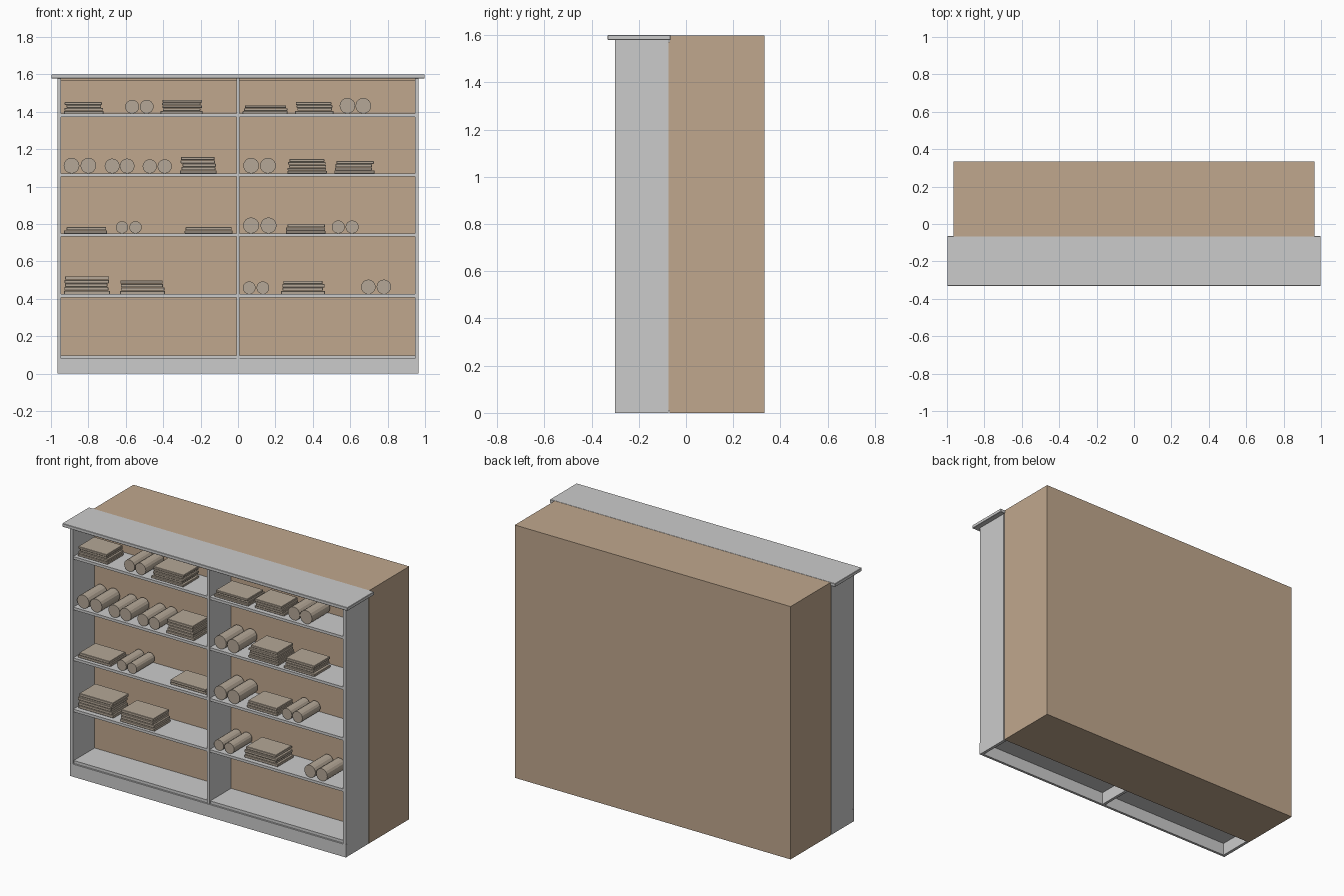
import bpy, random
from math import pi

if "Cube" in bpy.data.objects:
    bpy.data.objects.remove(bpy.data.objects["Cube"])

random.seed(4)


def material(name, rgb):
    m = bpy.data.materials.new(name)
    m.diffuse_color = (*rgb, 1)
    m.use_nodes = True
    m.node_tree.nodes["Principled BSDF"].inputs["Base Color"].default_value = m.diffuse_color
    return m


WALL = material("wall_brown", (0.53, 0.39, 0.27))
CLOTH = material("cloth_brown", (0.46, 0.39, 0.31))


def box(name, x0, x1, y0, y1, z0, z1, mat=None, bevel=0):
    bpy.ops.mesh.primitive_cube_add(size=1, location=((x0 + x1) / 2, (y0 + y1) / 2, (z0 + z1) / 2))
    o = bpy.context.object
    o.name = name
    o.scale = (x1 - x0, y1 - y0, z1 - z0)
    bpy.ops.object.transform_apply(location=False, rotation=False, scale=True)
    if mat:
        o.data.materials.append(mat)
    if bevel:
        b = o.modifiers.new("bevel", "BEVEL")
        b.width, b.segments = bevel, 1
    return o


# folded items: slabs stacked with a little sideways offset
def stack(x0, x1, z0, z1, layers):
    h = (z1 - z0) / layers
    for i in range(layers):
        a, b = random.uniform(0, 0.014), random.uniform(0, 0.014)
        if i == 0:
            a = b = 0
        dy = random.uniform(-0.006, 0.006)
        box("folded_cloth", x0 + a, x1 - b, -0.272 + dy, -0.112 + dy,
            z0 + i * h, z0 + (i + 0.92) * h, CLOTH, 0.002)


# a pair of rolls lying front to back
def rolls(xa, xb, z0, r):
    for x in (xa, xb):
        bpy.ops.mesh.primitive_cylinder_add(vertices=16, radius=r, depth=0.18,
                                            location=(x, -0.187, z0 + r), rotation=(pi / 2, 0, 0))
        o = bpy.context.object
        o.name = "cloth_roll"
        o.data.materials.append(CLOTH)


# wall block and thin back panel
box("wall_block", -0.965, 0.965, -0.07, 0.333, 0, 1.599, WALL)
box("back_panel", -0.96, 0.96, -0.082, -0.07, 0.01, 1.57, WALL)

# carcass
for s in (-1, 1):
    box("side_panel", min(s * 0.965, s * 0.946), max(s * 0.965, s * 0.946), -0.30, -0.075, 0, 1.58)
box("centre_divider", -0.009, 0.009, -0.298, -0.08, 0, 1.58)
box("plinth", -0.9655, 0.9655, -0.301, -0.285, 0, 0.08)
box("cornice_board", -0.998, 0.998, -0.332, -0.065, 1.579, 1.60, None, 0.002)

# shelves in both bays
SHELVES = (1.39, 1.07, 0.749, 0.425)
for x0, x1 in ((-0.946, -0.009), (0.009, 0.946)):
    box("bottom_shelf", x0, x1, -0.29, -0.08, 0.08, 0.098)
    for z in SHELVES:
        box("shelf", x0, x1, -0.295, -0.08, z - 0.017, z)

# shelf contents: stacks (x0, x1, top, layers) and roll pairs (xa, xb, radius)
S1, S2, S3, S4 = SHELVES
for z, items in (
    (S1, ((-0.93, -0.72, 1.453, 4), (-0.415, -0.19, 1.465, 5), (0.025, 0.265, 1.435, 3), (0.305, 0.51, 1.453, 4))),
    (S2, ((-0.31, -0.115, 1.16, 5), (0.265, 0.475, 1.148, 5), (0.515, 0.73, 1.138, 4))),
    (S3, ((-0.93, -0.70, 0.785, 2), (-0.285, -0.03, 0.785, 2), (0.256, 0.467, 0.80, 3))),
    (S4, ((-0.93, -0.685, 0.522, 5), (-0.63, -0.39, 0.50, 4), (0.23, 0.465, 0.498, 4))),
):
    for x0, x1, top, n in items:
        stack(x0, x1, z, top, n)

for z, items in (
    (S1, ((-0.566, -0.488, 0.037), (0.585, 0.67, 0.042))),
    (S2, ((-0.89, -0.80, 0.042), (-0.673, -0.593, 0.04), (-0.472, -0.392, 0.038), (0.07, 0.16, 0.042))),
    (S3, ((-0.62, -0.548, 0.033), (0.07, 0.163, 0.043), (0.536, 0.61, 0.035))),
    (S4, ((0.06, 0.133, 0.034), (0.697, 0.78, 0.039))),
):
    for xa, xb, r in items:
        rolls(xa, xb, z, r)
